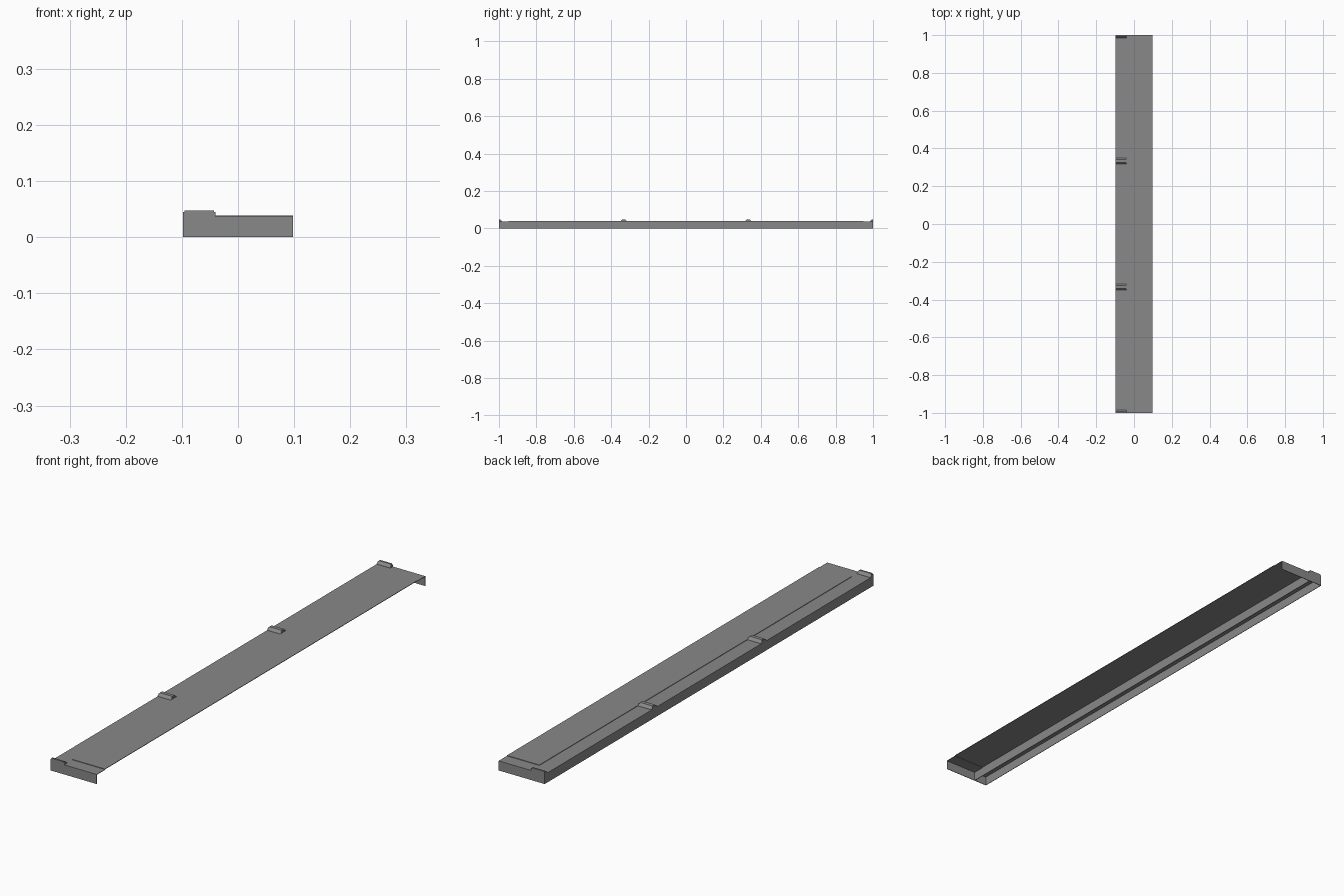
import bpy, bmesh

if "Cube" in bpy.data.objects:
    bpy.data.objects.remove(bpy.data.objects["Cube"])

grey = bpy.data.materials.new("mid_grey")
grey.use_nodes = True
colour = (0.25, 0.25, 0.25, 1)
grey.diffuse_color = colour
grey.node_tree.nodes["Principled BSDF"].inputs["Base Color"].default_value = colour

W = 0.098        # half width
L = 1.0          # half length
DECK = 0.037     # rim height
PANEL = 0.039    # raised panel height
BUMP = 0.048     # top of the clips
RIB = -0.04      # line between gutter and panel
END = 0.95       # panel ends
T = 0.002        # sheet thickness


def finish(name, bm):
    bmesh.ops.recalc_face_normals(bm, faces=bm.faces)
    mesh = bpy.data.meshes.new(name)
    bm.to_mesh(mesh)
    bm.free()
    mesh.materials.append(grey)
    obj = bpy.data.objects.new(name, mesh)
    bpy.context.collection.objects.link(obj)
    return obj


def box(name, low, high):
    bm = bmesh.new()
    bmesh.ops.create_cube(bm, size=1)
    for v in bm.verts:
        for i in range(3):
            v.co[i] = high[i] if v.co[i] > 0 else low[i]
    return finish(name, bm)


def clip(name, outline):
    """Extrude a y-z outline across the rim, easing its inner top edge."""
    bm = bmesh.new()
    face = bm.faces.new([bm.verts.new((-W, y, z)) for y, z in outline])
    out = bmesh.ops.extrude_face_region(bm, geom=[face])
    for v in out["geom"]:
        if isinstance(v, bmesh.types.BMVert):
            v.co.x = RIB
    top = [e for e in bm.edges
           if all(abs(v.co.z - BUMP) < 1e-5 for v in e.verts)
           and abs(e.verts[0].co.x - e.verts[1].co.x) < 1e-5]
    bmesh.ops.bevel(bm, geom=top, offset=0.003, segments=2, affect='EDGES')
    return finish(name, bm)


# Top sheet: low rim and slightly raised panel, open on the left side
box("gutter_rim", (-W, -L, DECK - T), (RIB, L, DECK))
box("raised_panel", (RIB, -END, PANEL - T), (W, END, PANEL))
for side, label in ((-1, "front"), (1, "back")):
    a, b = sorted((side * L, side * END))
    box(label + "_rim", (RIB, a, DECK - T), (W, b, DECK))
    a, b = sorted((side * L, side * (L - T)))
    box(label + "_wall", (-W, a, 0), (W, b, DECK))

# Long side wall and the parallel rib below the panel edge
box("side_wall", (-W, -L, 0), (-W + T, L, DECK))
box("under_rib", (RIB - T, -L, 0), (RIB, L, DECK))

# Raised clips: two whole ones and a half one at each end
half = [(0.017, DECK - T), (0.015, 0.040), (0.007, BUMP)]
whole = half + [(-y, z) for y, z in reversed(half)]
for c, label in ((-1 / 3, "front_clip"), (1 / 3, "back_clip")):
    clip(label, [(c + y, z) for y, z in whole])
for s, label in ((-1, "front_end_clip"), (1, "back_end_clip")):
    clip(label, [(s * (L - y), z) for y, z in half]
         + [(s * L, BUMP), (s * L, DECK - T)])
